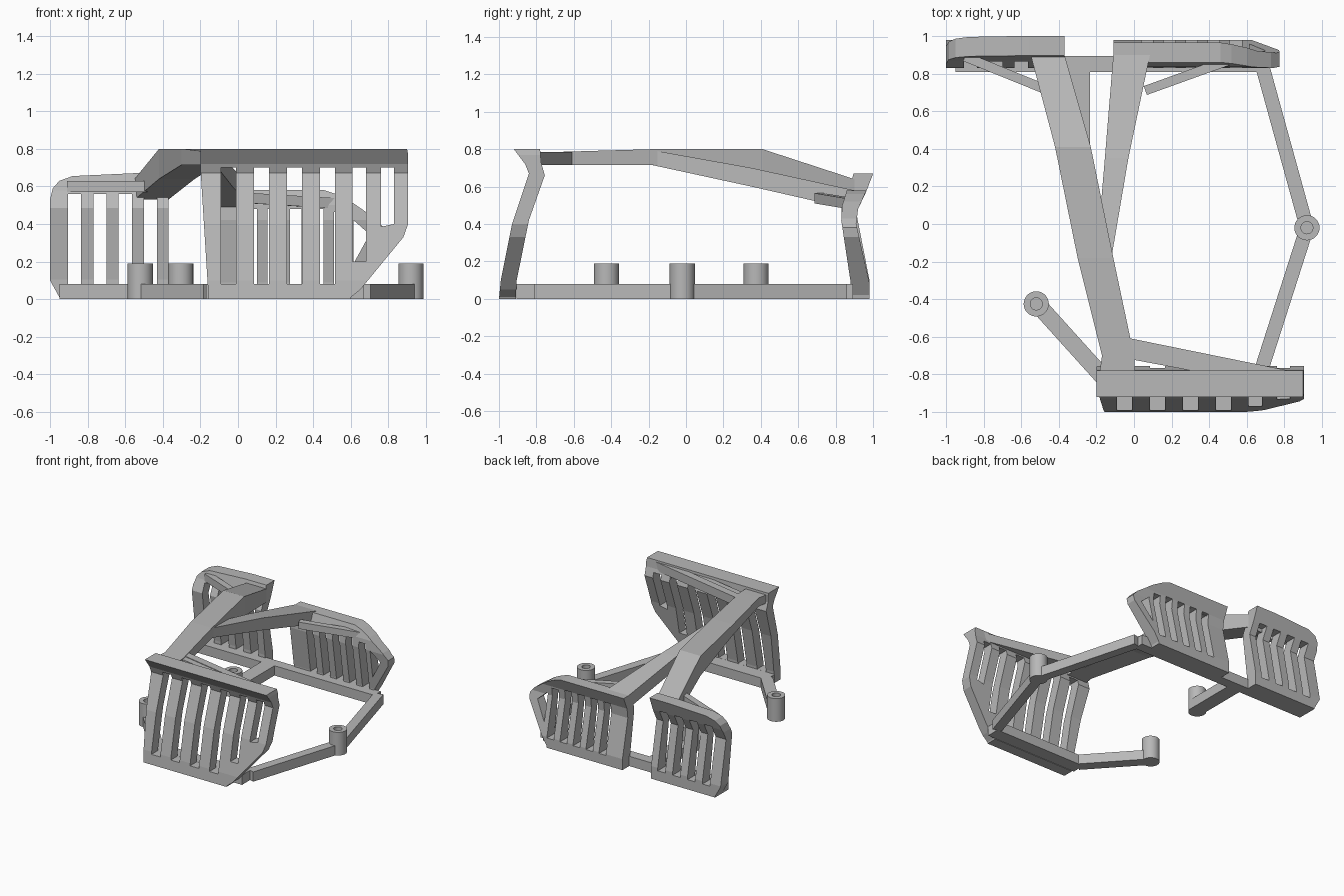
import bpy, bmesh, math
from mathutils import Vector

cube = bpy.data.objects.get("Cube")
if cube:
    bpy.data.objects.remove(cube, do_unlink=True)

GREY = (0.48, 0.48, 0.48, 1)
mat = bpy.data.materials.new("plain_grey")
mat.use_nodes = True
mat.diffuse_color = GREY
mat.node_tree.nodes["Principled BSDF"].inputs["Base Color"].default_value = GREY


def finish(name, bm):
    bmesh.ops.recalc_face_normals(bm, faces=bm.faces)
    mesh = bpy.data.meshes.new(name)
    bm.to_mesh(mesh)
    bm.free()
    mesh.materials.append(mat)
    obj = bpy.data.objects.new(name, mesh)
    bpy.context.collection.objects.link(obj)
    return obj


def loft(name, rings):
    """Skin a list of equal-length rings and cap both ends."""
    bm = bmesh.new()
    rows = [[bm.verts.new(p) for p in ring] for ring in rings]
    n = len(rows[0])
    for a, b in zip(rows, rows[1:]):
        for i in range(n):
            j = (i + 1) % n
            bm.faces.new((a[i], a[j], b[j], b[i]))
    bm.faces.new(rows[0])
    bm.faces.new(rows[-1][::-1])
    return finish(name, bm)


def beam(name, sections):
    """Box beam through sections given as (x0, x1, y, z0, z1)."""
    return loft(name, [[(a, y, lo), (b, y, lo), (b, y, hi), (a, y, hi)]
                       for a, b, y, lo, hi in sections])


def bar(name, p, q, width, height):
    """Straight bar between two points at its underside."""
    p, q = Vector(p), Vector(q)
    d = q - p
    side = Vector((-d.y, d.x, 0)).normalized() * width / 2
    up = Vector((0, 0, height))
    return loft(name, [[e - side, e + side, e + side + up, e - side + up] for e in (p, q)])


def boolean(obj, other, operation):
    mod = obj.modifiers.new(operation, "BOOLEAN")
    mod.operation = operation
    mod.solver = "EXACT"
    mod.object = other
    bpy.context.view_layer.objects.active = obj
    bpy.ops.object.modifier_apply(modifier=mod.name)
    bpy.data.objects.remove(other, do_unlink=True)


def grille(name, outline, profile, y, holes):
    """Bent panel: side profile (y, z) trimmed to a front outline (x, z), then slotted."""
    obj = loft(name, [[(x, py, pz) for py, pz in profile] for x in (-1.2, 1.2)])

    def prism(points):
        return loft("cutter", [[(x, y + dy, z) for x, z in points] for dy in (-0.4, 0.4)])

    boolean(obj, prism(outline), "INTERSECT")
    for hole in holes:
        boolean(obj, prism(hole), "DIFFERENCE")
    return obj


def slot(x, width, low, high, slant=0):
    return [(x, low), (x + width, low + slant), (x + width, high), (x, high)]


# Front grille
front_profile = [(-1.0, 0), (-0.99, 0.1), (-0.93, 0.4), (-0.84, 0.67), (-0.86, 0.72), (-0.92, 0.8),
                 (-0.78, 0.8), (-0.775, 0.73), (-0.755, 0.66), (-0.84, 0.42), (-0.905, 0.1), (-0.91, 0)]
front_outline = [(-0.15, -0.1), (0.55, -0.1), (0.6, 0.01), (0.65, 0.05), (0.88, 0.33), (0.905, 0.4),
                 (0.905, 0.77), (0.88, 0.9), (-0.2, 0.9), (-0.2, 0.7)]
front_slots = [slot(-0.09 + 0.175 * i, 0.08, 0.08, 0.7) for i in range(4)]
front_slots += [slot(0.61, 0.07, 0.2, 0.7), slot(0.76, 0.07, 0.385, 0.7, 0.015)]
grille("front_grille", front_outline, front_profile, -0.88, front_slots)


# Rear grilles share one bent profile, stretched to each height
def rear_profile(top):
    base = [(0.98, 0), (0.98, 0.09), (0.91, 0.4), (0.92, 0.48), (0.965, 0.58),
            (0.86, 0.58), (0.835, 0.5), (0.83, 0.42), (0.88, 0.09), (0.88, 0)]
    k = top / 0.58
    lean = (top - 0.58) * 0.4
    return [(y + (lean if z > 0.45 else 0), z * k) for y, z in base]


right_outline = [(-0.95, -0.1), (-0.37, -0.1), (-0.37, 0.8), (-0.45, 0.675), (-0.88, 0.655),
                 (-0.95, 0.63), (-0.985, 0.59), (-1.0, 0.53), (-1.0, 0.1), (-0.95, 0.01)]
grille("rear_right_grille", right_outline, rear_profile(0.67), 0.92,
       [slot(-0.905 + 0.135 * i, 0.07, 0.08, 0.56) for i in range(4)])

left_outline = [(-0.11, -0.1), (0.56, -0.1), (0.58, 0.02), (0.77, 0.33), (0.775, 0.38),
                (0.73, 0.43), (0.6, 0.52), (0.52, 0.56), (0.1, 0.7), (-0.11, 0.7)]
left_slots = [slot(0.04 + 0.118 * i, 0.062, 0.08, 0.48) for i in range(4)]
left_slots += [slot(0.512, 0.062, 0.08, 0.465), [(0.615, 0.19), (0.7, 0.345), (0.615, 0.42)]]
grille("rear_left_grille", left_outline, rear_profile(0.58), 0.92, left_slots)

# Upper spine and its branch
beam("main_spine", [(-0.19, 0.01, -0.84, 0.715, 0.78), (-0.17, 0.0, -0.7, 0.715, 0.785),
                    (-0.3, -0.11, -0.18, 0.715, 0.8), (-0.42, -0.23, 0.41, 0.64, 0.8),
                    (-0.55, -0.37, 0.9, 0.53, 0.64)])
beam("branch_spine", [(-0.2, -0.12, -0.18, 0.715, 0.795), (-0.155, -0.03, 0.35, 0.6, 0.7),
                      (-0.11, 0.085, 0.9, 0.475, 0.58)])

# Braces from the spines to the grille tops
bar("front_brace", (-0.04, -0.635, 0.715), (0.82, -0.81, 0.715), 0.06, 0.07)
bar("front_brace_inner", (-0.04, -0.69, 0.715), (0.55, -0.8, 0.715), 0.05, 0.065)
bar("rear_right_brace", (-0.9, 0.89, 0.57), (-0.48, 0.72, 0.57), 0.05, 0.06)
bar("rear_left_brace", (0.56, 0.89, 0.48), (0.06, 0.71, 0.51), 0.05, 0.055)

# Base frame
base_bars = {
    "rear_base_bar": ((-0.95, 0.85), (0.67, 0.85), 0.085),
    "front_base_bar": ((-0.17, -0.85), (0.67, -0.85), 0.11),
    "left_arm_rear": ((0.68, 0.85), (0.92, -0.02), 0.075),
    "left_arm_front": ((0.92, -0.02), (0.67, -0.8), 0.075),
    "right_arm": ((-0.52, -0.42), (-0.15, -0.83), 0.09),
    "rear_stub_arm": ((-0.295, 0.85), (-0.295, 0.37), 0.12),
}
for name, (p, q, width) in base_bars.items():
    bar(name, (*p, 0), (*q, 0), width, 0.08)


# Mounting bosses with blind holes
def boss(name, x, y):
    profile = [(0.067, 0), (0.067, 0.19), (0.032, 0.19), (0.032, 0.08)]
    angles = [math.tau * i / 32 for i in range(32)]
    obj = loft(name, [[(x + r * math.cos(a), y + r * math.sin(a), z) for a in angles]
                      for r, z in profile])
    bpy.ops.object.select_all(action="DESELECT")
    obj.select_set(True)
    bpy.context.view_layer.objects.active = obj
    bpy.ops.object.shade_smooth_by_angle(angle=math.radians(30))


boss("left_boss", 0.92, -0.02)
boss("front_right_boss", -0.52, -0.425)
boss("rear_right_boss", -0.305, 0.375)
